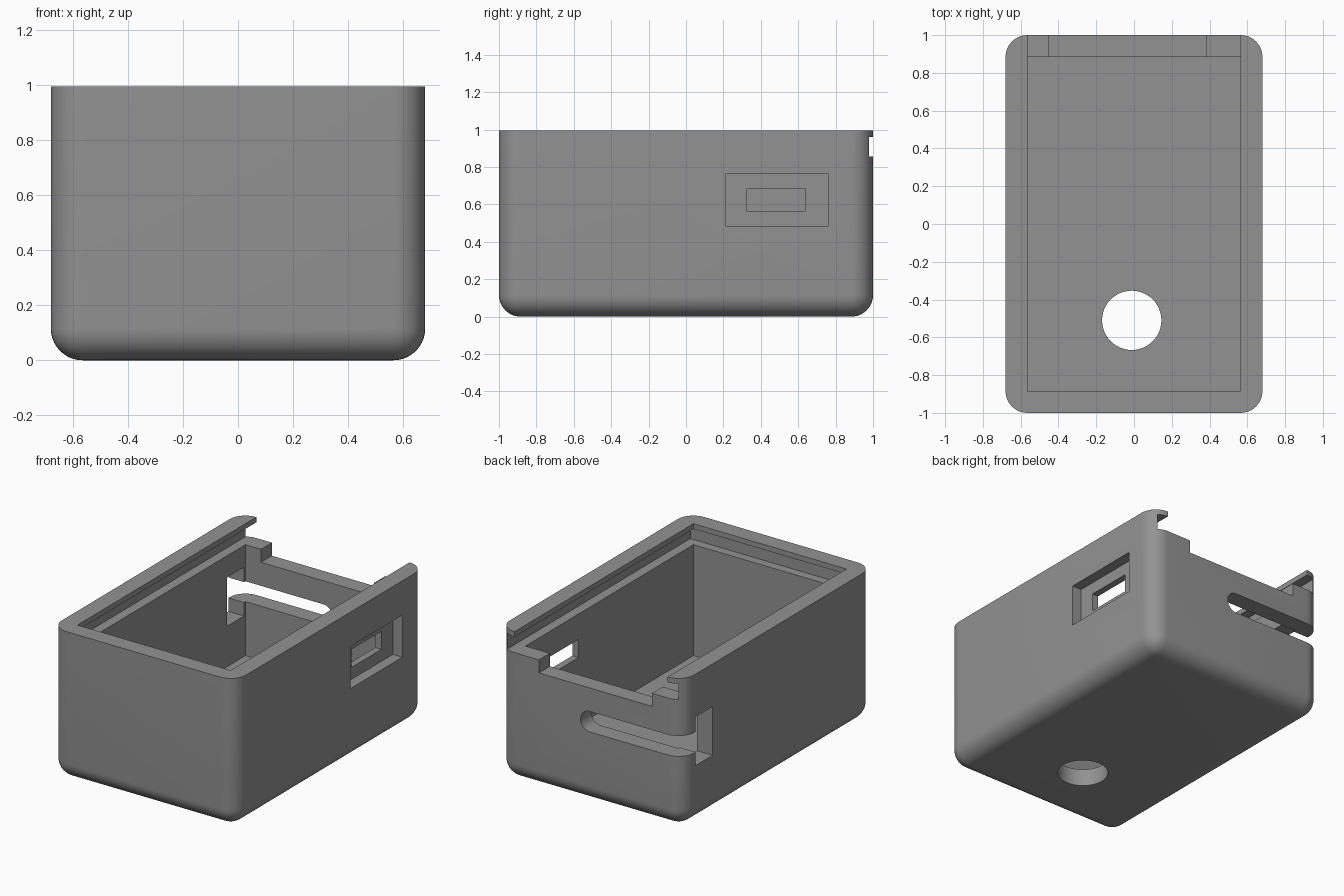
import bpy, bmesh, math
from mathutils import Matrix, Vector

if "Cube" in bpy.data.objects:
    bpy.data.objects.remove(bpy.data.objects["Cube"])

W, L, H = 0.68, 1.0, 0.995      # half width, half length, height
T = 0.115                       # wall thickness and fillet radius
IX, IY = W - T, L - T           # inner half sizes

grey = bpy.data.materials.new("plain grey")
grey.diffuse_color = (0.29, 0.29, 0.29, 1)
grey.use_nodes = True
grey.node_tree.nodes["Principled BSDF"].inputs["Base Color"].default_value = grey.diffuse_color


def make_object(name, bm):
    mesh = bpy.data.meshes.new(name)
    bm.to_mesh(mesh)
    bm.free()
    mesh.materials.append(grey)
    obj = bpy.data.objects.new(name, mesh)
    bpy.context.collection.objects.link(obj)
    return obj


def box_mesh(x0, x1, y0, y1, z0, z1):
    bm = bmesh.new()
    size = Matrix.Diagonal((x1 - x0, y1 - y0, z1 - z0, 1))
    centre = Vector(((x0 + x1) / 2, (y0 + y1) / 2, (z0 + z1) / 2))
    bmesh.ops.create_cube(bm, size=1, matrix=Matrix.Translation(centre) @ size)
    return bm


def cylinder_mesh(radius, depth, centre, rotation=Matrix()):
    bm = bmesh.new()
    bmesh.ops.create_cone(bm, cap_ends=True, segments=48, radius1=radius, radius2=radius,
                          depth=depth, matrix=Matrix.Translation(centre) @ rotation)
    return bm


def cut(target, bm):
    """Subtract a temporary cutter from the target."""
    cutter = make_object("cutter", bm)
    cutter.hide_render = True
    mod = target.modifiers.new("cut", 'BOOLEAN')
    mod.operation = 'DIFFERENCE'
    mod.solver = 'EXACT'
    mod.object = cutter
    bpy.context.view_layer.objects.active = target
    bpy.ops.object.modifier_apply(modifier=mod.name)
    bpy.data.objects.remove(cutter)


# Outer body: vertical and bottom edges rounded, top rim sharp
bm = box_mesh(-W, W, -L, L, 0, H)
rounded = [e for e in bm.edges if min(v.co.z for v in e.verts) < 0.01]
bmesh.ops.bevel(bm, geom=rounded, offset=T, segments=10, profile=0.5, affect='EDGES')
body = make_object("case_body", bm)

# Inner cavity
cut(body, box_mesh(-IX, IX, -IY, IY, T, 1.2))

# Sliding lid channel, open at the back, with overhanging side and front lips
cut(body, box_mesh(-0.63, 0.63, -0.945, 1.2, 0.855, 0.96))
cut(body, box_mesh(-IX, IX, -IY, 1.2, 0.855, 1.2))

# Shallow notch in the back wall
cut(body, box_mesh(-0.45, 0.385, 0.8, 1.2, 0.768, 0.9))

# Cable slot across the back wall, round at one end, running out at the corner
slot_x, slot_z, slot_r = 0.01, 0.543, 0.068
cut(body, box_mesh(-0.8, slot_x, 0.86, 1.2, slot_z - slot_r, slot_z + slot_r))
cut(body, cylinder_mesh(slot_r, 0.34, (slot_x, 1.03, slot_z),
                        Matrix.Rotation(math.pi / 2, 4, 'X')))

# Square window in the left wall joining the slot
cut(body, box_mesh(-0.8, -0.5, 0.69, 0.87, 0.385, 0.71))

# Port in the right wall: outer recess and smaller through opening
cut(body, box_mesh(W - 0.07, 0.8, 0.215, 0.76, 0.485, 0.765))
cut(body, box_mesh(0.5, 0.8, 0.325, 0.64, 0.565, 0.685))

# Round hole through the floor
cut(body, cylinder_mesh(0.157, 0.4, (-0.012, -0.51, 0.05)))

# Smooth fillets, crisp edges
bpy.ops.object.select_all(action='DESELECT')
body.select_set(True)
bpy.context.view_layer.objects.active = body
bpy.ops.object.shade_smooth_by_angle(angle=math.radians(30))
